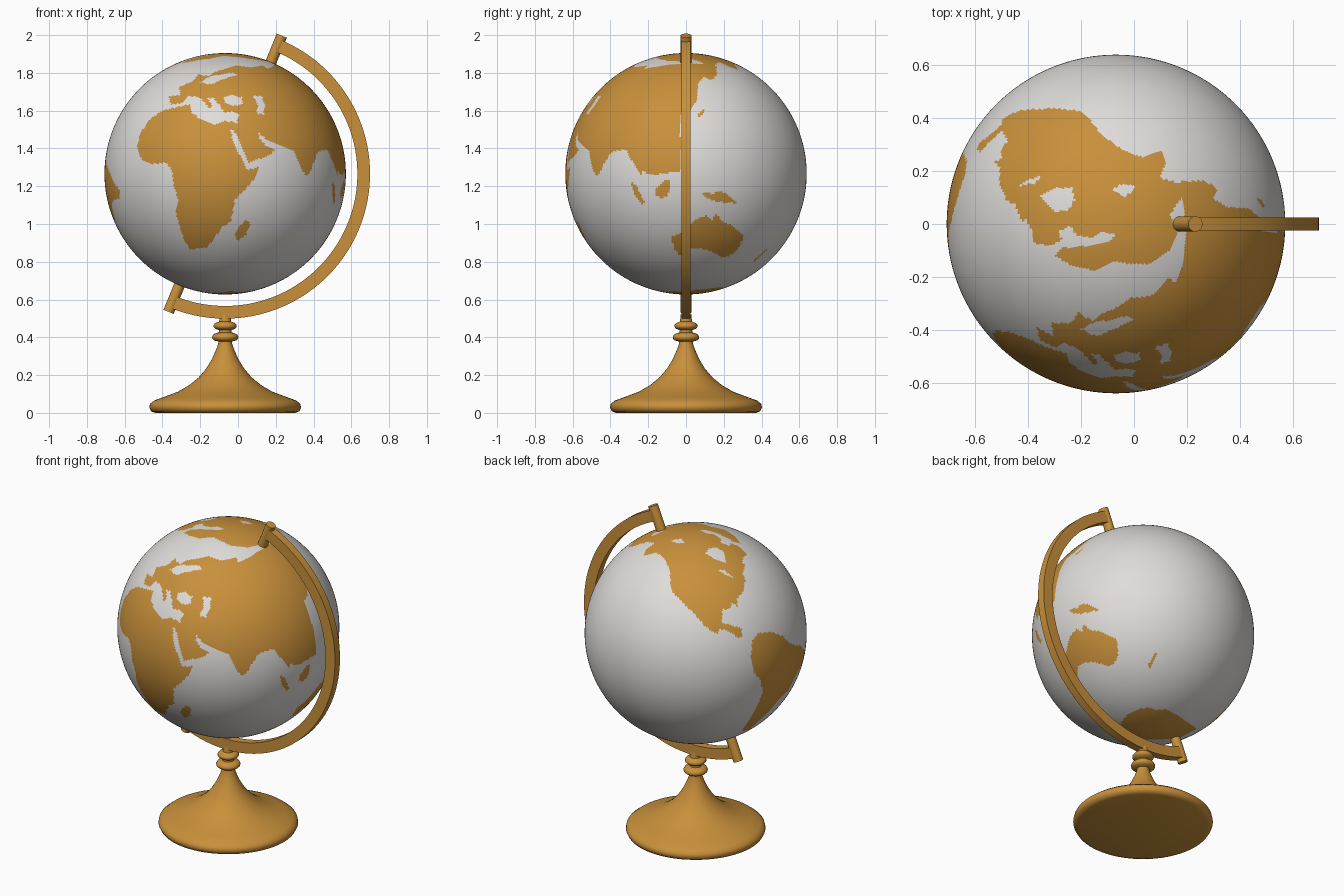
import bpy, bmesh, math
from mathutils import Vector, Matrix

CX, CZ, R = -0.068, 1.266, 0.639      # globe centre and radius
TILT = math.radians(22.3)             # lean of the axis
AXIS = Vector((math.sin(TILT), 0, math.cos(TILT)))


def material(name, rgb):
    m = bpy.data.materials.new(name)
    m.diffuse_color = (*rgb, 1)
    return m


WOOD = material("golden_brown", (0.58, 0.28, 0.043))
WATER = material("pale_grey", (0.74, 0.72, 0.70))


def finish(name, bm, mats, loc=(0, 0, 0), angle=35):
    bmesh.ops.recalc_face_normals(bm, faces=bm.faces)
    me = bpy.data.meshes.new(name)
    bm.to_mesh(me)
    bm.free()
    ob = bpy.data.objects.new(name, me)
    ob.location = loc
    bpy.context.collection.objects.link(ob)
    for m in mats:
        me.materials.append(m)
    bpy.ops.object.select_all(action='DESELECT')
    ob.select_set(True)
    bpy.context.view_layer.objects.active = ob
    bpy.ops.object.shade_smooth_by_angle(angle=math.radians(angle))
    return ob


# Turned base with foot, neck and two beads
profile = [(0, 0), (.37, 0), (.392, .008), (.402, .028), (.398, .048), (.375, .066),
           (.32, .086), (.25, .112), (.19, .147), (.14, .188), (.10, .235), (.07, .285),
           (.05, .33), (.037, .365), (.036, .378), (.058, .383), (.068, .392), (.07, .402),
           (.064, .414), (.05, .422), (.034, .426), (.033, .438), (.052, .445), (.061, .455),
           (.061, .465), (.052, .476), (.032, .483), (.028, .52)]
bm = bmesh.new()
vs = [bm.verts.new((r, 0, z)) for r, z in profile]
es = [bm.edges.new(p) for p in zip(vs, vs[1:])]
bmesh.ops.spin(bm, geom=vs + es, cent=(0, 0, 0), axis=(0, 0, 1), angle=math.tau,
               steps=64, use_duplicate=False)
bmesh.ops.remove_doubles(bm, verts=bm.verts, dist=1e-4)
finish("base", bm, [WOOD], (CX, 0, 0), 50)

# Half-ring arm of rectangular section
bm = bmesh.new()
N = 72
rings = []
for i in range(N + 1):
    a = TILT + math.pi * i / N
    rings.append([bm.verts.new((r * math.sin(a), y, r * math.cos(a)))
                  for r, y in ((.70, -.025), (.767, -.025), (.767, .025), (.70, .025))])
for p, q in zip(rings, rings[1:]):
    for k in range(4):
        bm.faces.new((p[k], p[k - 1], q[k - 1], q[k]))
bm.faces.new(rings[0])
bm.faces.new(rings[-1])
finish("arm", bm, [WOOD], (CX, 0, CZ))

# Axle pins at both poles
for name, side in (("top_pin", 1), ("bottom_pin", -1)):
    bm = bmesh.new()
    bmesh.ops.create_cone(bm, cap_ends=True, segments=32, radius1=.029, radius2=.029, depth=.18)
    bmesh.ops.translate(bm, vec=(0, 0, side * .70), verts=bm.verts)
    bmesh.ops.rotate(bm, cent=(0, 0, 0), matrix=Matrix.Rotation(TILT, 3, 'Y'), verts=bm.verts)
    finish(name, bm, [WOOD], (CX, 0, CZ))


# Map outlines are sketched flat in a view and projected on the globe
def view(cx, cy, scale, az, el):
    a, e = math.radians(az), math.radians(el)
    right = Vector((math.cos(a), math.sin(a), 0))
    toward = Vector((math.sin(a) * math.cos(e), -math.cos(a) * math.cos(e), math.sin(e)))
    return cx, cy, scale, right, toward.cross(right), toward


FRONT = view(225.3, 174.3, 189, 0, 0)
RIGHT = view(686, 174.3, 189, 90, 0)
TOP = view(1116, 224, 265, 0, 90)
BACK = view(695, 633, 174, 215, 25)
BELOW = view(1143, 636, 174, 140, -30)
lands, seas = [], []


def outline(group, v, pts):
    poly = [((x - v[0]) / v[2], (v[1] - y) / v[2]) for x, y in pts]
    xs, ys = zip(*poly)
    group.append((v, poly, min(xs), max(xs), min(ys), max(ys)))


def covered(c, group):
    for v, poly, x0, x1, y0, y1 in group:
        if c.dot(v[5]) < .03:
            continue
        x, y = c.dot(v[3]), c.dot(v[4])
        if not (x0 < x < x1 and y0 < y < y1):
            continue
        inside = False
        ax, ay = poly[-1]
        for bx, by in poly:
            if (ay > y) != (by > y) and x < ax + (y - ay) * (bx - ax) / (by - ay):
                inside = not inside
            ax, ay = bx, by
        if inside:
            return True
    return False


# Africa and Madagascar
outline(lands, FRONT, [(160, 112), (175, 108), (190, 105), (193, 115), (203, 120), (213, 125),
    (225, 122), (237, 123), (230, 131), (235, 145), (242, 160), (247, 170), (260, 168), (257, 176),
    (245, 190), (235, 201), (233, 212), (231, 222), (222, 228), (215, 238), (207, 248), (190, 250),
    (184, 240), (176, 215), (178, 200), (173, 182), (172, 170), (165, 163), (150, 165), (140, 158),
    (137, 148), (140, 135), (148, 122)])
outline(lands, FRONT, [(238, 228), (247, 220), (251, 225), (246, 236), (238, 241), (235, 236)])
# Europe, Arabia and western Asia
outline(lands, FRONT, [(171, 105), (169, 97), (181, 95), (179, 88), (190, 83), (196, 79), (198, 74),
    (208, 77), (216, 72), (236, 66), (252, 68), (262, 66), (270, 70), (285, 66), (340, 100),
    (355, 150), (350, 170), (341, 176), (335, 166), (327, 150), (318, 152), (312, 166), (306, 178),
    (300, 165), (294, 151), (285, 147), (272, 143), (264, 138), (258, 132), (260, 139), (266, 146),
    (276, 150), (268, 157), (248, 163), (243, 150), (236, 135), (231, 128), (237, 124), (239, 114),
    (228, 112), (225, 113), (220, 106), (214, 99), (207, 98), (213, 106), (209, 109), (203, 101),
    (196, 97), (188, 97), (182, 104)])
# Eastern Asia
outline(lands, RIGHT, [(600, 82), (628, 73), (645, 69), (670, 65), (690, 64), (716, 65), (717, 76),
    (711, 81), (704, 77), (698, 84), (697, 100), (691, 110), (682, 113), (675, 116), (671, 123),
    (673, 135), (668, 143), (660, 150), (649, 150), (643, 155), (647, 165), (641, 175), (632, 160),
    (625, 150), (617, 150), (610, 155), (603, 165), (599, 177), (595, 165), (590, 145)])
# Islands of the south-east
outline(lands, RIGHT, [(631, 182), (636, 186), (645, 203), (642, 205), (634, 194)])
outline(lands, RIGHT, [(656, 190), (664, 181), (671, 182), (668, 196), (660, 199), (655, 195)])
outline(lands, RIGHT, [(703, 193), (712, 194), (722, 192), (733, 199), (737, 204), (722, 203),
    (712, 201), (704, 197)])
outline(lands, RIGHT, [(697, 116), (704, 109), (705, 112), (699, 118)])
outline(lands, BELOW, [(1148, 665), (1156, 652), (1157, 655), (1150, 669)])
# Australia
outline(lands, RIGHT, [(671, 237), (680, 235), (690, 225), (698, 219), (706, 216), (712, 221),
    (716, 214), (722, 222), (732, 226), (743, 236), (741, 245), (733, 255), (722, 258), (712, 252),
    (700, 249), (688, 250), (680, 256), (674, 250)])
# Arctic lands and northern America
outline(lands, TOP, [(1003, 118), (1020, 110), (1055, 108), (1080, 111), (1092, 122), (1102, 135),
    (1120, 148), (1140, 157), (1162, 152), (1166, 162), (1160, 178), (1175, 182), (1185, 195),
    (1176, 205), (1170, 215), (1178, 232), (1170, 250), (1150, 264), (1130, 264), (1115, 261),
    (1095, 271), (1070, 265), (1055, 256), (1062, 248), (1085, 246), (1110, 242), (1116, 234),
    (1100, 232), (1092, 238), (1078, 236), (1070, 226), (1058, 232), (1062, 240), (1048, 246),
    (1034, 243), (1030, 225), (1018, 210), (1016, 195), (1020, 185), (1010, 168), (1000, 152),
    (1008, 140), (1000, 128)])
outline(lands, BACK, [(658, 548), (668, 560), (672, 572), (671, 588), (680, 600), (690, 608),
    (697, 618), (705, 627), (718, 629), (728, 631), (738, 638), (742, 636), (741, 629), (733, 626),
    (722, 623), (714, 615), (714, 607), (722, 604), (732, 602), (738, 608), (736, 600), (742, 592),
    (745, 580), (742, 573), (745, 565), (735, 560), (700, 550)])
# Southern America
outline(lands, BACK, [(752, 640), (758, 633), (770, 632), (782, 636), (790, 644), (801, 646),
    (806, 655), (797, 672), (788, 690), (778, 700), (768, 712), (757, 722), (748, 730), (741, 731),
    (750, 718), (757, 705), (762, 692), (760, 680), (753, 672), (750, 660)])
outline(lands, FRONT, [(100, 165), (107, 166), (110, 180), (109, 200), (106, 210), (100, 210)])
# Antarctica
outline(lands, BELOW, [(1118, 727), (1128, 714), (1140, 709), (1150, 708), (1156, 711), (1165, 709),
    (1178, 716), (1197, 729), (1180, 738), (1160, 740), (1140, 740), (1122, 738)])
# Inland seas and bays
outline(seas, FRONT, [(224, 98), (232, 95), (242, 98), (243, 105), (232, 106), (225, 104)])
outline(seas, FRONT, [(253, 96), (262, 97), (265, 105), (264, 115), (257, 114), (258, 106)])
outline(seas, FRONT, [(200, 83), (210, 77), (230, 73), (239, 75), (222, 80), (212, 85)])
outline(seas, TOP, [(1041, 196), (1055, 188), (1072, 188), (1075, 200), (1068, 210), (1055, 212)])
outline(seas, TOP, [(1112, 190), (1122, 184), (1138, 186), (1125, 197)])
outline(seas, TOP, [(1018, 186), (1030, 179), (1040, 176), (1036, 183)])

# Globe with land painted on its faces
bm = bmesh.new()
bmesh.ops.create_uvsphere(bm, u_segments=360, v_segments=180, radius=R)
bmesh.ops.rotate(bm, cent=(0, 0, 0), matrix=Matrix.Rotation(TILT, 3, 'Y'), verts=bm.verts)
for f in bm.faces:
    c = f.calc_center_median()
    f.material_index = int(covered(c, lands) and not covered(c, seas))
finish("globe", bm, [WATER, WOOD], (CX, 0, CZ))
